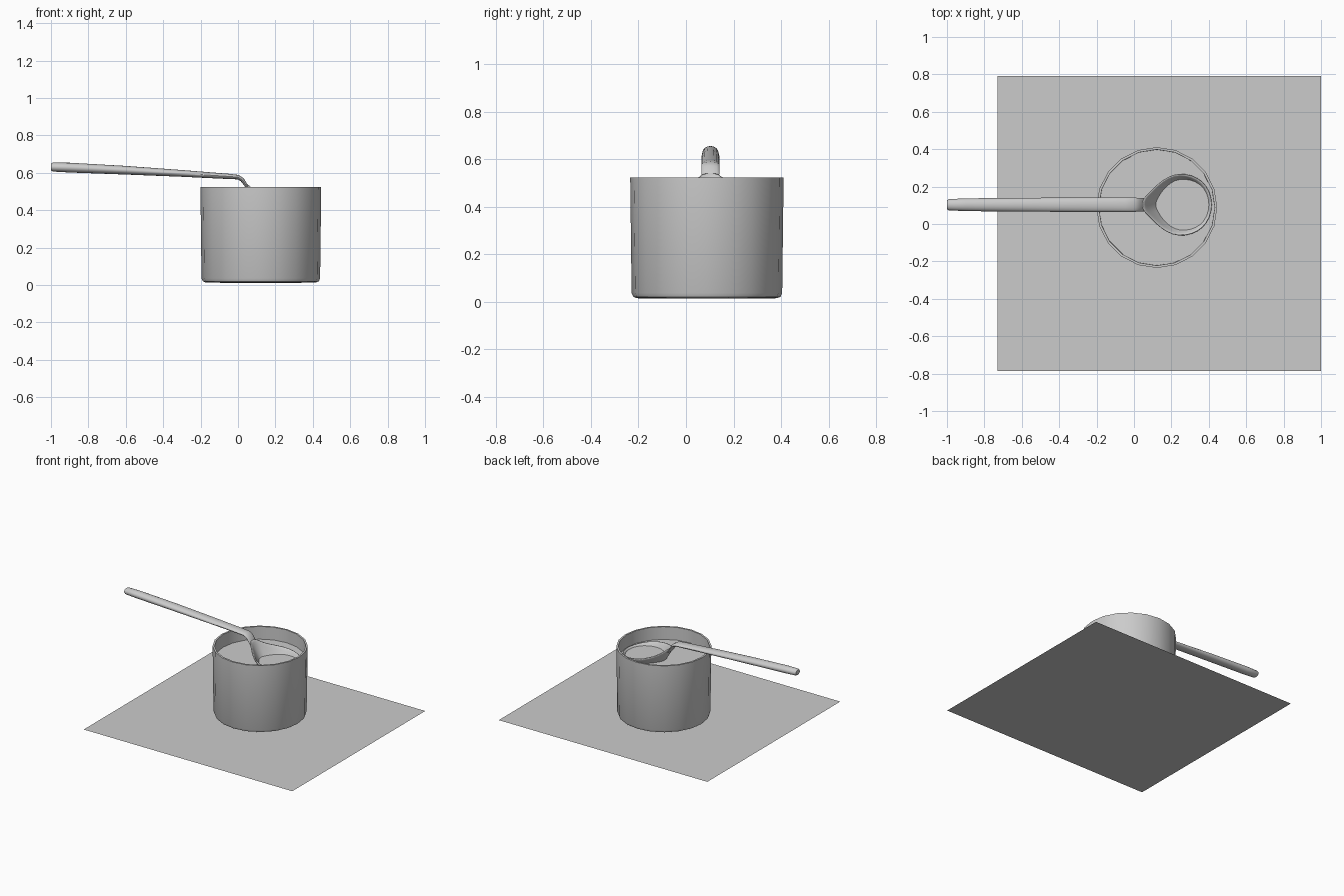
import bpy, bmesh, math
from mathutils import Vector

if "Cube" in bpy.data.objects:
    bpy.data.objects.remove(bpy.data.objects["Cube"])


def make_object(name, bm, angle=40, smooth=True):
    bmesh.ops.recalc_face_normals(bm, faces=bm.faces[:])
    mesh = bpy.data.meshes.new(name)
    bm.to_mesh(mesh)
    bm.free()
    obj = bpy.data.objects.new(name, mesh)
    bpy.context.collection.objects.link(obj)
    if smooth:
        bpy.ops.object.select_all(action='DESELECT')
        bpy.context.view_layer.objects.active = obj
        obj.select_set(True)
        bpy.ops.object.shade_smooth_by_angle(angle=math.radians(angle))
    return obj


def bridge(bm, rings):
    for a, b in zip(rings, rings[1:]):
        n = len(a)
        for i in range(n):
            j = (i + 1) % n
            bm.faces.new((a[i], a[j], b[j], b[i]))


# Table cloth: flat sheet under the pot
bm = bmesh.new()
bm.faces.new([bm.verts.new(p) for p in
              ((-0.73, -0.785, 0), (1, -0.785, 0), (1, 0.79, 0), (-0.73, 0.79, 0))])
make_object("ground_sheet", bm, smooth=False)

# Pot: closed lathed profile with thin walls and rounded foot
CX, CY, SIDES = 0.122, 0.088, 20
profile = [(0.20, 0.012), (0.295, 0.014), (0.310, 0.02), (0.317, 0.036),
           (0.323, 0.523), (0.310, 0.523), (0.305, 0.04), (0.29, 0.026)]


def circle(bm, r, z):
    return [bm.verts.new((CX + r * math.cos(2 * math.pi * i / SIDES),
                          CY + r * math.sin(2 * math.pi * i / SIDES), z))
            for i in range(SIDES)]


bm = bmesh.new()
rings = [circle(bm, r, z) for r, z in profile]
bridge(bm, rings)
bm.faces.new(rings[0])
bm.faces.new(rings[-1])
make_object("pot", bm)

# Liquid: flat disc inside the pot, also filling the ladle
bm = bmesh.new()
bm.faces.new(circle(bm, 0.311, 0.428))
make_object("liquid", bm, smooth=False)

# Ladle bowl: rim half-outline (x, offset y, z) mirrored, swept down to a rounded base
LY = 0.103
half = [(0.42, 0, 0.44), (0.405, 0.07, 0.44), (0.368, 0.125, 0.446),
        (0.31, 0.158, 0.456), (0.24, 0.168, 0.465), (0.18, 0.15, 0.474),
        (0.12, 0.105, 0.491), (0.08, 0.06, 0.513), (0.05, 0.036, 0.54),
        (0.043, 0, 0.543)]
rim = half + [(x, -y, z) for x, y, z in half[-2:0:-1]]
BX, BZ = 0.26, 0.30
bm = bmesh.new()
rings = []
for t in (1, 0.92, 0.82, 0.7, 0.5, 0.25):
    rings.append([bm.verts.new((BX + (x - BX) * t, LY + y * t,
                                BZ + (z - BZ) * t ** 1.8)) for x, y, z in rim])
bridge(bm, rings)
base = bm.verts.new((BX, LY, BZ))
last = rings[-1]
for i in range(len(last)):
    bm.faces.new((last[i], last[(i + 1) % len(last)], base))
bowl = make_object("ladle_bowl", bm, 60)
mod = bowl.modifiers.new("thickness", 'SOLIDIFY')
mod.thickness = 0.012
mod.offset = 0
mod = bowl.modifiers.new("smooth", 'SUBSURF')
mod.levels = mod.render_levels = 1

# Ladle handle: oval sections (x, z, half width, half thickness) along a bent path
path = [(-1.0, 0.631, 0.024, 0.018), (-0.99, 0.631, 0.030, 0.024),
        (-0.9, 0.628, 0.034, 0.026), (-0.6, 0.614, 0.037, 0.023),
        (-0.3, 0.597, 0.038, 0.018), (-0.05, 0.581, 0.038, 0.014),
        (0.0, 0.577, 0.038, 0.012), (0.022, 0.564, 0.037, 0.011),
        (0.042, 0.535, 0.037, 0.009), (0.058, 0.51, 0.036, 0.007)]
bm = bmesh.new()
rings = []
for k, (x, z, w, h) in enumerate(path):
    a, b = path[max(k - 1, 0)], path[min(k + 1, len(path) - 1)]
    d = Vector((b[0] - a[0], 0, b[1] - a[1])).normalized()
    up = Vector((-d.z, 0, d.x))
    ring = []
    for i in range(16):
        ang = 2 * math.pi * i / 16
        p = Vector((x, LY + w * math.cos(ang), z)) + up * h * math.sin(ang)
        ring.append(bm.verts.new(p))
    rings.append(ring)
bridge(bm, rings)
bm.faces.new(rings[0])
bm.faces.new(rings[-1])
make_object("ladle_handle", bm, 50)
